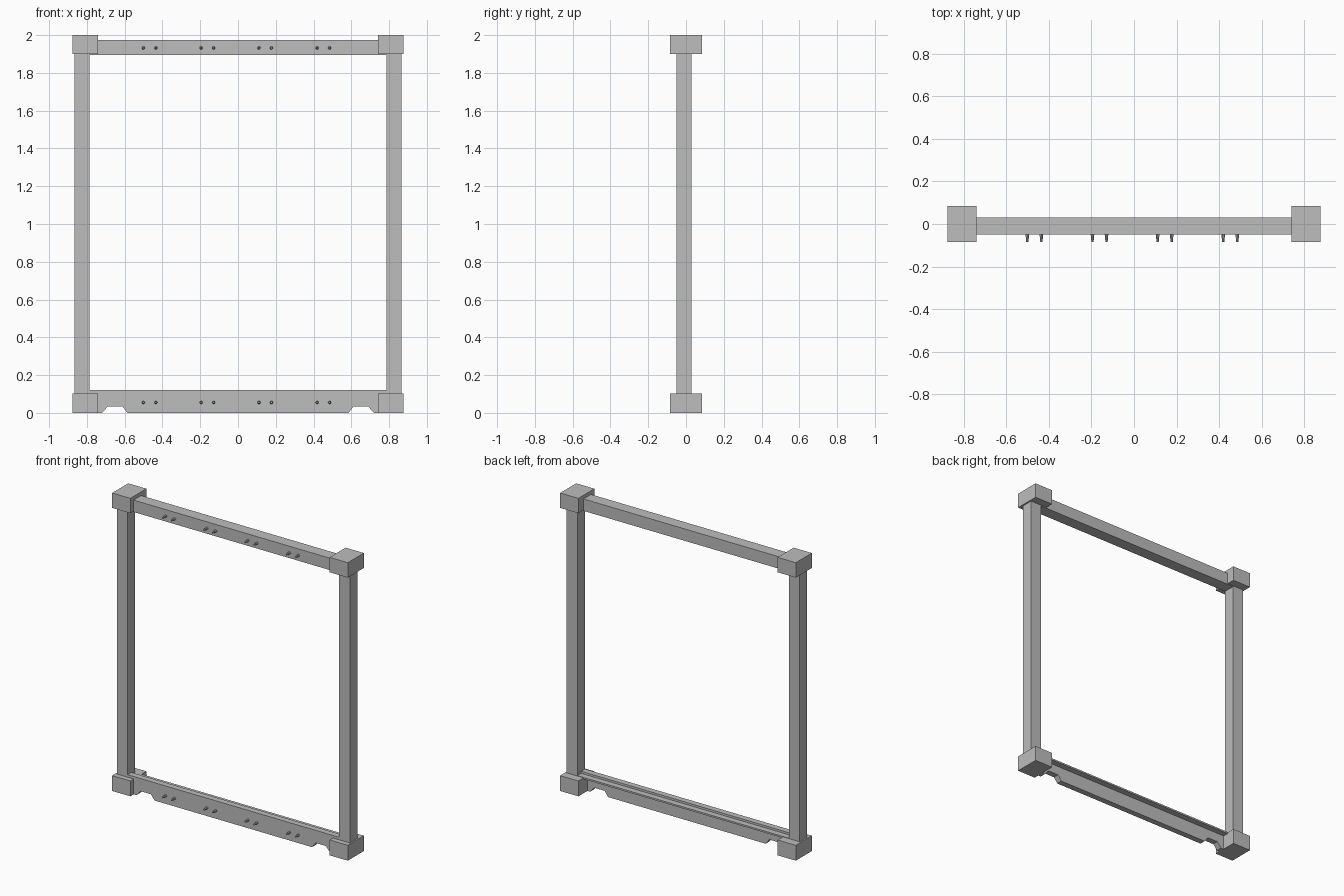
import bpy
import bmesh
from math import radians

cube = bpy.data.objects.get("Cube")
if cube:
    bpy.data.objects.remove(cube, do_unlink=True)

# Single grey finish
grey = bpy.data.materials.new("plain_grey")
grey.use_nodes = True
colour = (0.51, 0.51, 0.51, 1.0)
grey.diffuse_color = colour
grey.node_tree.nodes["Principled BSDF"].inputs["Base Color"].default_value = colour

FRONT, BACK = -0.05, 0.03


def finish(bm, name):
    bmesh.ops.recalc_face_normals(bm, faces=bm.faces)
    mesh = bpy.data.meshes.new(name)
    bm.to_mesh(mesh)
    bm.free()
    mesh.materials.append(grey)
    obj = bpy.data.objects.new(name, mesh)
    bpy.context.collection.objects.link(obj)
    return obj


def box(name, x, y, z):
    """Box from (low, high) pairs on each axis."""
    bm = bmesh.new()
    bmesh.ops.create_cube(bm, size=1)
    for v in bm.verts:
        v.co = [r[0] if c < 0 else r[1] for c, r in zip(v.co, (x, y, z))]
    return finish(bm, name)


def plate(name, outline, y0, y1):
    """Extrude an x-z outline from y0 to y1."""
    bm = bmesh.new()
    face = bm.faces.new([bm.verts.new((x, y0, z)) for x, z in outline])
    extruded = bmesh.ops.extrude_face_region(bm, geom=[face])["geom"]
    for v in extruded:
        if isinstance(v, bmesh.types.BMVert):
            v.co.y = y1
    return finish(bm, name)


# Posts and corner blocks on both sides
for side, s in (("left", 1), ("right", -1)):
    box(f"{side}_post", sorted((s * 0.785, s * 0.865)), (FRONT, BACK), (0.05, 1.95))
    for level, z in (("bottom", (0, 0.103)), ("top", (1.9, 2.0))):
        box(f"{level}_{side}_block", sorted((s * 0.74, s * 0.875)), (-0.085, 0.085), z)

# Top rail
box("top_rail", (-0.80, 0.80), (FRONT, BACK), (1.895, 1.975))

# Bottom rail: front board with two foot notches, and a thin ledge behind it
half = [(0.585, 0), (0.612, 0.035), (0.688, 0.035), (0.72, 0), (0.80, 0), (0.80, 0.12)]
outline = half + [(-x, z) for x, z in reversed(half)]
plate("bottom_rail", outline, FRONT, -0.01)
box("bottom_ledge", (-0.80, 0.80), (-0.01, BACK), (0.095, 0.106))

# Pairs of tapered pegs along both rails
for level, z in (("bottom", 0.055), ("top", 1.932)):
    for i, x in enumerate((-0.468, -0.162, 0.144, 0.452)):
        for j, dx in enumerate((-0.033, 0.033)):
            bpy.ops.mesh.primitive_cone_add(
                vertices=8, radius1=0.009, radius2=0.005, depth=0.04,
                location=(x + dx, -0.065, z), rotation=(radians(90), 0, 0))
            peg = bpy.context.object
            peg.name = f"{level}_peg_{i * 2 + j + 1}"
            peg.data.materials.append(grey)
